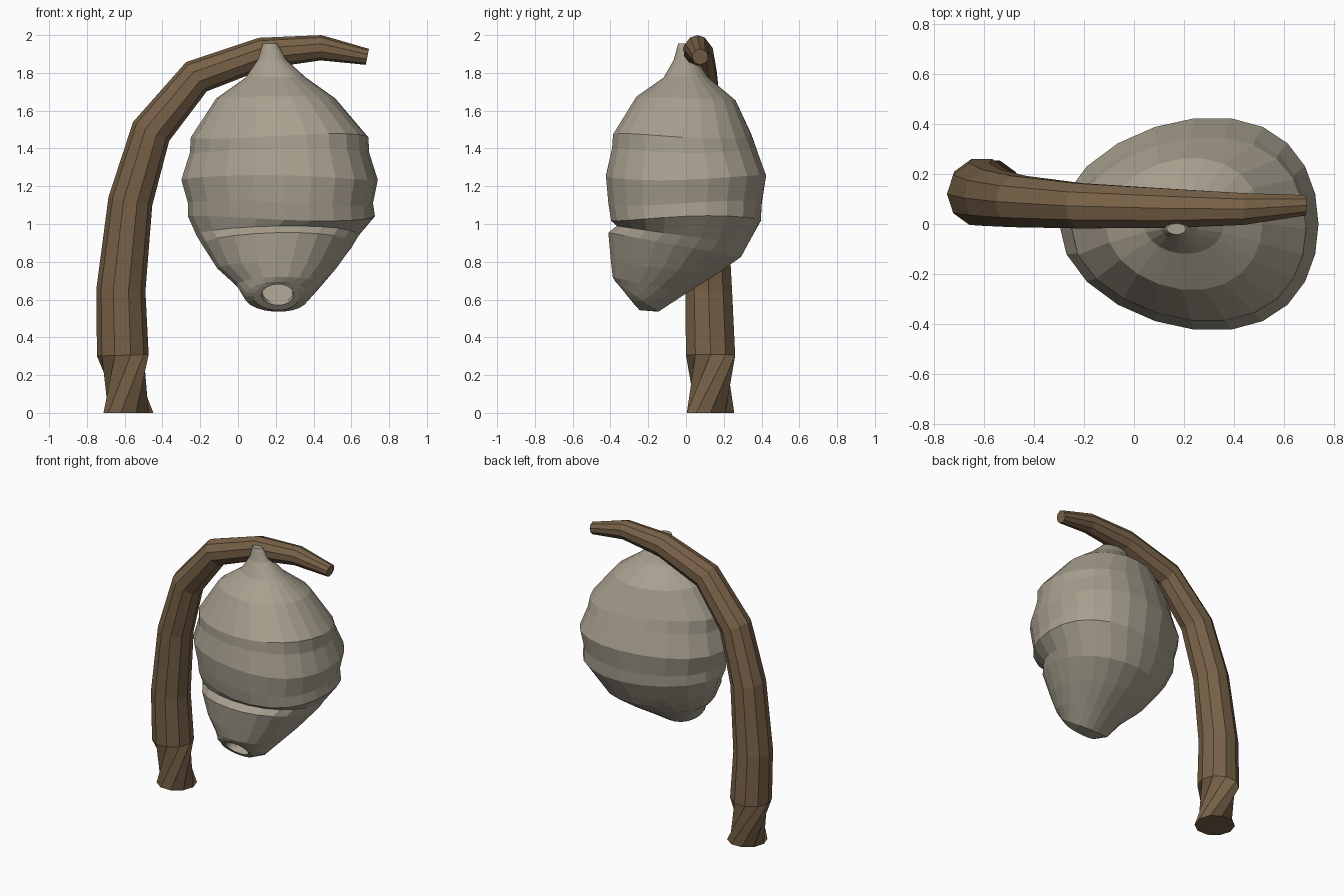
import bpy, bmesh, math
from mathutils import Vector

if "Cube" in bpy.data.objects:
    bpy.data.objects.remove(bpy.data.objects["Cube"])


def material(name, color):
    m = bpy.data.materials.new(name)
    m.diffuse_color = (*color, 1)
    m.use_nodes = True
    m.node_tree.nodes["Principled BSDF"].inputs["Base Color"].default_value = m.diffuse_color
    return m


def loft(name, rings, mat):
    """Skin a list of point rings and cap both ends."""
    bm = bmesh.new()
    loops = [[bm.verts.new(p) for p in ring] for ring in rings]
    n = len(loops[0])
    for a, b in zip(loops, loops[1:]):
        for i in range(n):
            j = (i + 1) % n
            bm.faces.new((a[i], a[j], b[j], b[i]))
    bm.faces.new(loops[0][::-1])
    bm.faces.new(loops[-1])
    bmesh.ops.recalc_face_normals(bm, faces=bm.faces)
    mesh = bpy.data.meshes.new(name)
    bm.to_mesh(mesh)
    bm.free()
    mesh.materials.append(mat)
    obj = bpy.data.objects.new(name, mesh)
    bpy.context.collection.objects.link(obj)
    return obj


bark = material("brown bark", (0.19, 0.122, 0.065))
paper = material("grey paper", (0.39, 0.35, 0.275))

# Branch: bent tapering tube (x, y, z, radius), foot ring twisted two sides
path = [
    (-0.58, 0.13, 0.00, 0.132), (-0.61, 0.13, 0.305, 0.137),
    (-0.62, 0.12, 0.65, 0.130), (-0.57, 0.105, 1.12, 0.118),
    (-0.46, 0.09, 1.49, 0.108), (-0.22, 0.073, 1.78, 0.095),
    (0.13, 0.063, 1.905, 0.083), (0.44, 0.06, 1.933, 0.067),
    (0.685, 0.075, 1.885, 0.043),
]
SIDES = 10
rings = []
for k, (x, y, z, r) in enumerate(path):
    prev, nxt = path[max(k - 1, 0)], path[min(k + 1, len(path) - 1)]
    t = Vector((nxt[0] - prev[0], 0, nxt[2] - prev[2])).normalized()
    if k < 2:
        t = Vector((-0.03 * k, 0, 1)).normalized()
    u = Vector((t.z, 0, -t.x))
    twist = -math.radians(72) if k == 0 else 0
    ring = []
    for i in range(SIDES):
        a = 2 * math.pi * i / SIDES + twist
        ring.append(Vector((x, y, z)) + u * r * math.cos(a)
                    + Vector((0, r * math.sin(a), 0)))
    rings.append(ring)
loft("branch", rings, bark)

# Hive: egg-shaped rings (x, y, z, x radius, y radius, back-to-front tilt)
profile = [
    (0.17, -0.02, 1.955, 0.038, 0.022, 0),
    (0.18, -0.005, 1.87, 0.075, 0.06, 0),
    (0.20, 0.0, 1.775, 0.16, 0.12, 0),
    (0.20, 0.0, 1.665, 0.315, 0.265, -0.01),
    (0.22, -0.02, 1.465, 0.47, 0.37, 0),
    (0.22, -0.01, 1.39, 0.475, 0.385, 0),
    (0.22, 0.0, 1.245, 0.52, 0.428, 0),
    (0.225, -0.005, 1.11, 0.49, 0.41, 0),
    (0.23, 0.0, 1.03, 0.495, 0.40, 0),
    # step where the lower cone begins
    (0.21, -0.02, 0.94, 0.43, 0.35, -0.05),
    (0.21, -0.06, 0.89, 0.40, 0.355, -0.065),
    (0.205, -0.12, 0.765, 0.315, 0.28, -0.035),
    (0.215, -0.195, 0.675, 0.225, 0.195, -0.045),
    (0.205, -0.26, 0.615, 0.17, 0.115, -0.08),
    (0.205, -0.305, 0.615, 0.12, 0.06, -0.072),
    # entrance hole, with its floor rising toward the back
    (0.21, -0.315, 0.625, 0.085, 0.045, -0.055),
    (0.21, -0.21, 0.635, 0.08, -0.05, -0.05),
]
N = 22
rings = []
for k, (cx, cy, cz, rx, ry, tilt) in enumerate(profile):
    wave = 0.014 if 4 <= k <= 8 else 0
    ring = []
    for i in range(N):
        a = 2 * math.pi * i / N
        c, s = math.cos(a), math.sin(a)
        ring.append((cx + rx * c + 0.36 * rx * rx * s * s, cy + ry * s,
                     cz + tilt * s + wave * math.sin(2 * a + 0.9 * k)))
    rings.append(ring)
loft("hive", rings, paper)
